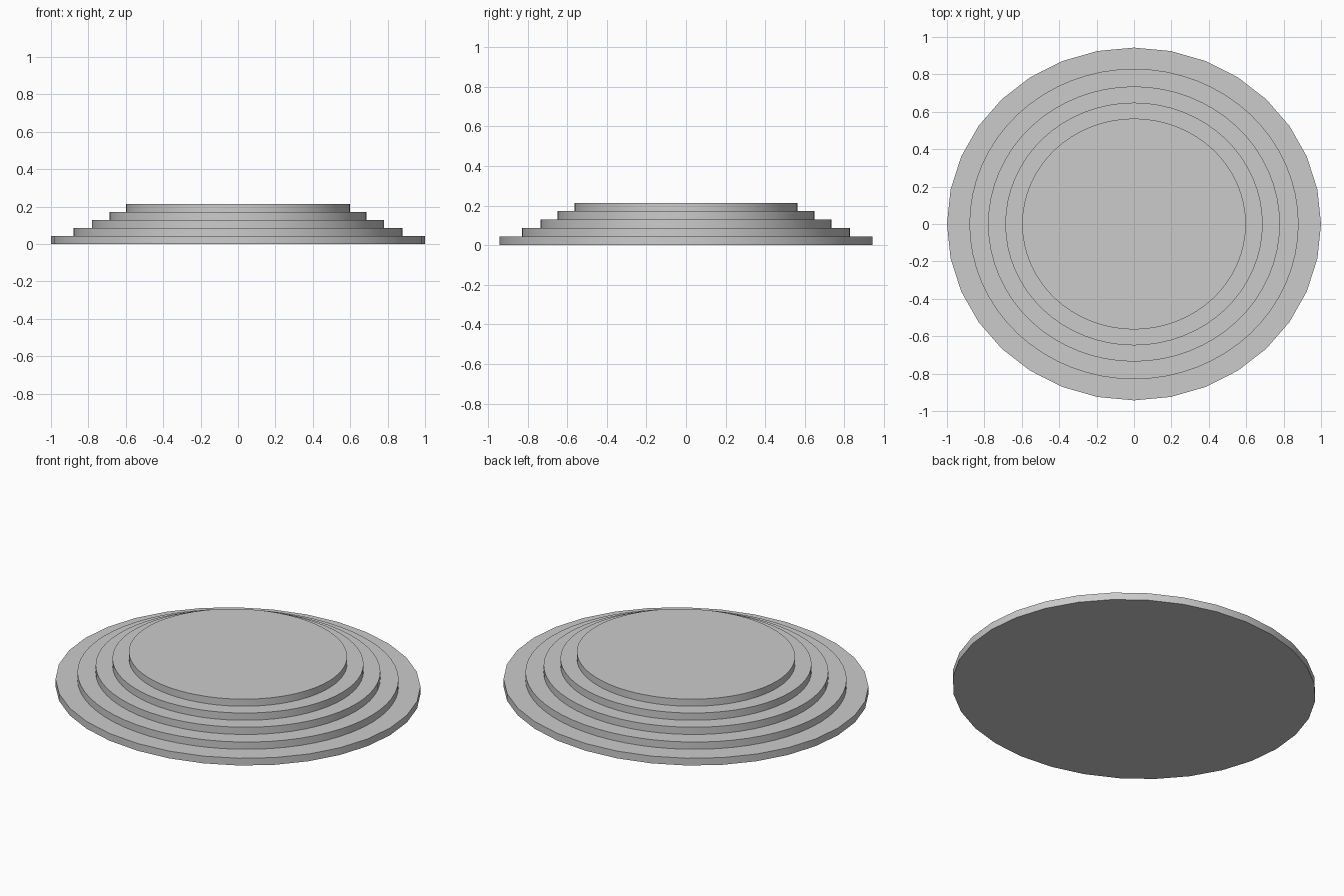
import bpy

if "Cube" in bpy.data.objects:
    bpy.data.objects.remove(bpy.data.objects["Cube"])

Y_SCALE = 0.943  # tiers are slightly oval


def tier(name, radius, z0, z1, sides):
    bpy.ops.mesh.primitive_cylinder_add(
        vertices=sides, radius=radius, depth=z1 - z0, location=(0, 0, (z0 + z1) / 2))
    ob = bpy.context.object
    ob.name = name
    ob.scale.y = Y_SCALE
    bpy.ops.object.transform_apply(location=False, rotation=False, scale=True)
    bpy.ops.object.shade_smooth_by_angle()
    return ob


# Five stacked oval steps, widest at the bottom: radius, top height, sides
steps = [(1.0, 0.043, 32), (0.88, 0.086, 64), (0.78, 0.129, 64),
         (0.688, 0.172, 64), (0.598, 0.214, 64)]
bottom = 0.0
for i, (radius, top, sides) in enumerate(steps, 1):
    tier(f"step_{i}", radius, bottom, top, sides)
    bottom = top
